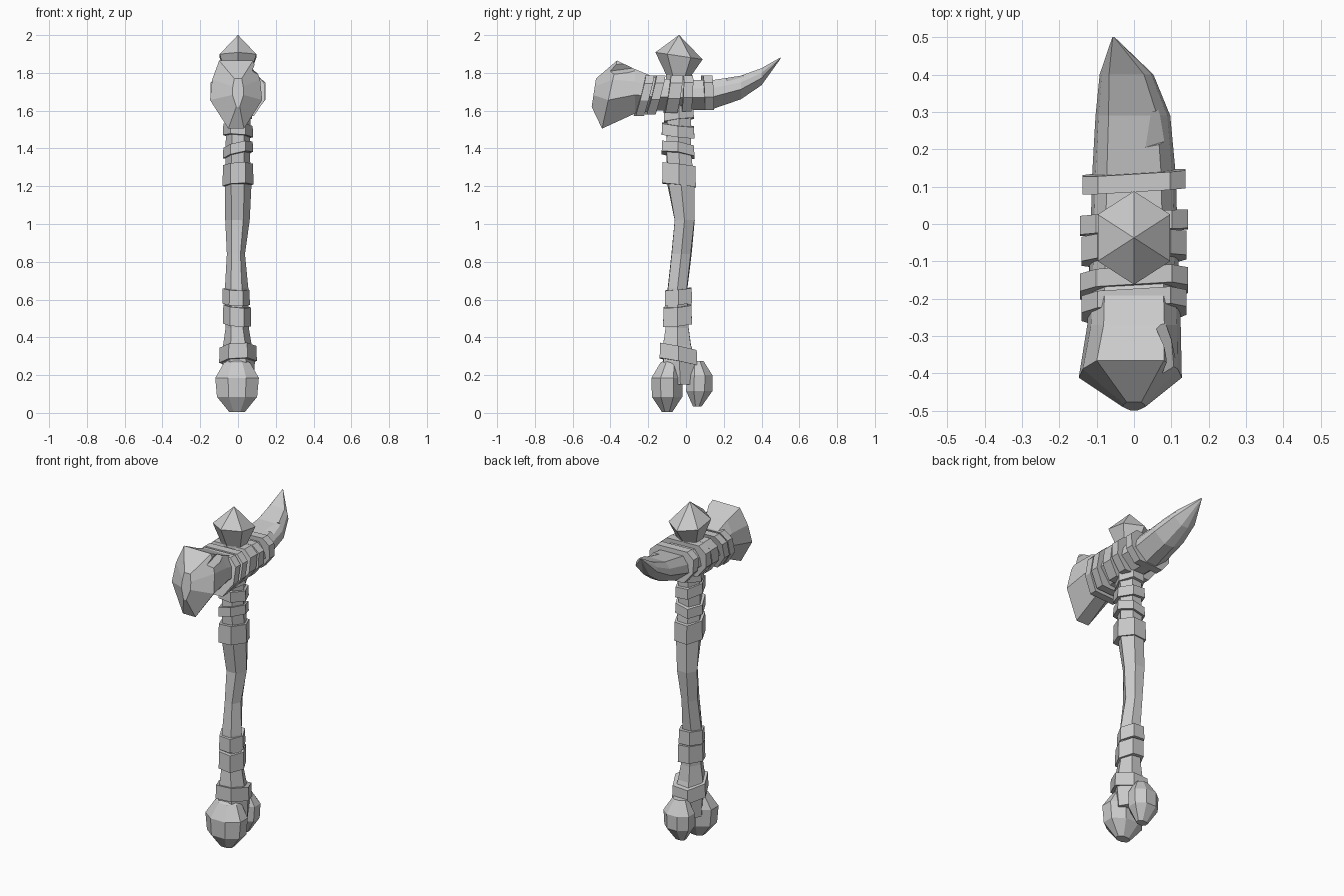
import bpy, bmesh, random
from math import cos, sin, pi
from mathutils import Vector

random.seed(4)
if "Cube" in bpy.data.objects:
    bpy.data.objects.remove(bpy.data.objects["Cube"])

stone = bpy.data.materials.new("stone grey")
stone.use_nodes = True
GREY = (0.6, 0.6, 0.6, 1)
stone.diffuse_color = GREY
stone.node_tree.nodes["Principled BSDF"].inputs["Base Color"].default_value = GREY


def loft(name, rings):
    """Skin a closed solid over rings that share one vertex count."""
    bm = bmesh.new()
    loops = [[bm.verts.new(p) for p in ring] for ring in rings]
    n = len(loops[0])
    for a, b in zip(loops, loops[1:]):
        for i in range(n):
            j = (i + 1) % n
            bm.faces.new((a[i], a[j], b[j], b[i]))
    bm.faces.new(loops[0])
    bm.faces.new(loops[-1])
    bmesh.ops.recalc_face_normals(bm, faces=bm.faces)
    mesh = bpy.data.meshes.new(name)
    bm.to_mesh(mesh)
    bm.free()
    mesh.materials.append(stone)
    obj = bpy.data.objects.new(name, mesh)
    bpy.context.collection.objects.link(obj)
    return obj


def ring(z, cx, cy, rx, ry, n=6, turn=0.0, tilt_x=0.0, tilt_y=0.0, jitter=0.0):
    """Horizontal ring, optionally leaning and slightly irregular."""
    points = []
    for i in range(n):
        a = turn + 2 * pi * i / n
        k = 1 + random.uniform(-jitter, jitter)
        x, y = rx * cos(a) * k, ry * sin(a) * k
        points.append(Vector((cx + x, cy + y, z + tilt_x * x + tilt_y * y)))
    return points


# Bone shaft: height, centre x, centre y, half width, half depth
SHAFT = [(0.15, 0, -0.03, 0.085, 0.08), (0.27, 0, -0.035, 0.085, 0.1),
         (0.36, 0, -0.045, 0.075, 0.085), (0.45, -0.005, -0.045, 0.06, 0.07),
         (0.66, -0.008, -0.045, 0.06, 0.06), (0.84, -0.01, -0.025, 0.047, 0.06),
         (1.02, -0.003, -0.008, 0.062, 0.06), (1.2, 0, -0.025, 0.07, 0.08),
         (1.4, 0, -0.04, 0.065, 0.075), (1.66, 0, -0.035, 0.065, 0.072)]
loft("shaft", [ring(*s, jitter=0.06) for s in SHAFT])

# Grip wraps: bottom, top, centre x, centre y, half width, half depth, leans
WRAPS = [(0.27, 0.35, 0, -0.04, 0.1, 0.115, 0.05, -0.2),
         (0.465, 0.565, -0.005, -0.045, 0.075, 0.088, -0.1, 0.1),
         (0.575, 0.655, -0.01, -0.04, 0.073, 0.083, -0.05, 0.1),
         (1.205, 1.315, 0, -0.037, 0.082, 0.103, 0.05, -0.12),
         (1.365, 1.42, 0, -0.042, 0.08, 0.1, 0.22, -0.15),
         (1.465, 1.525, 0, -0.042, 0.08, 0.1, -0.08, -0.12),
         (1.55, 1.6, 0, -0.038, 0.075, 0.092, 0.1, 0.12)]
for i, (z0, z1, cx, cy, rx, ry, tx, ty) in enumerate(WRAPS):
    loft(f"grip_wrap_{i + 1}", [
        ring(z0, cx, cy, rx, ry, tilt_x=tx, tilt_y=ty),
        ring(z1, cx, cy, rx * 0.97, ry * 0.97, tilt_x=tx, tilt_y=ty)])

# Two knuckles of the bone end
FRONT = [(0.005, -0.1, 0.045, 0.03), (0.085, -0.1, 0.115, 0.087),
         (0.185, -0.1, 0.125, 0.09), (0.265, -0.085, 0.075, 0.055),
         (0.29, -0.07, 0.03, 0.03)]
BACK = [(0.035, 0.06, 0.035, 0.025), (0.115, 0.07, 0.085, 0.075),
        (0.2, 0.072, 0.09, 0.073), (0.275, 0.06, 0.045, 0.035)]
for name, rows in (("front_knuckle", FRONT), ("back_knuckle", BACK)):
    loft(name, [ring(z, -0.005, y, rx, ry, 8, pi / 8) for z, y, rx, ry in rows])

# Head cross-section: share of half width, share of height
SECTION = [(-0.65, 1), (0.65, 1), (0.92, 0.72), (1, 0.42),
           (0.3, 0), (-0.3, 0), (-1, 0.42), (-0.92, 0.72)]
BAND = [(-0.7, 1), (0.7, 1), (1, 0.8), (1, 0.38),
        (0.6, 0), (-0.6, 0), (-1, 0.38), (-1, 0.8)]


def head_ring(y, top, low, cx, w, lean=0.0, skew=0.0, shape=SECTION):
    """Upright ring across the head, leaning with height and skewed across."""
    return [Vector((cx + w * u, y + lean * (top - low) * (t - 0.5) + skew * w * u,
                    low + (top - low) * t)) for u, t in shape]


# Head: blunt hammer in front, curved pick behind
HEAD = [(-0.488, 1.77, 1.62, 0, 0.03, 0.15), (-0.405, 1.865, 1.505, -0.01, 0.138, 0.22),
        (-0.27, 1.82, 1.585, 0, 0.125), (-0.15, 1.77, 1.6, 0, 0.12),
        (0.13, 1.76, 1.605, 0, 0.112), (0.29, 1.785, 1.66, -0.003, 0.1),
        (0.4, 1.825, 1.735, -0.02, 0.072), (0.5, 1.882, 1.874, -0.055, 0.003)]
head = loft("head", [head_ring(*h) for h in HEAD])


def chip(target, location, size, turn):
    """Knock a flake out of the stone."""
    bpy.ops.mesh.primitive_cube_add(size=1, location=location, rotation=turn)
    cutter = bpy.context.object
    cutter.scale = size
    cutter.hide_render = True
    cut = target.modifiers.new("chip", "BOOLEAN")
    cut.operation, cut.object = "DIFFERENCE", cutter
    bpy.context.view_layer.objects.active = target
    bpy.ops.object.modifier_apply(modifier="chip")
    bpy.data.objects.remove(cutter)


chip(head, (0.13, -0.33, 1.84), (0.09, 0.13, 0.1), (0.15, 0.5, 0.2))
chip(head, (0.07, 0.25, 1.81), (0.1, 0.09, 0.08), (0.3, 0.3, 0.3))

# Bindings around the head: front edge, back edge, half width, lean
BINDINGS = [(-0.245, -0.2, 0.14, 0.25), (-0.187, -0.14, 0.145, 0.25),
            (-0.1, -0.035, 0.14, 0.15), (-0.022, 0.028, 0.145, 0.04),
            (0.09, 0.138, 0.138, -0.05)]
for i, (y0, y1, w, lean) in enumerate(BINDINGS):
    loft(f"head_binding_{i + 1}", [
        head_ring(y, 1.787, 1.572 + 0.008 * i, 0, w, lean, 0.06, BAND) for y in (y0, y1)])

# Faceted point on top, with its neck set into the head
loft("top_point", [ring(z, 0, -0.037, rx, ry, 6, pi / 6, tilt_y=lean)
                   for z, rx, ry, lean in ((1.7, 0.075, 0.07, 0), (1.79, 0.075, 0.068, 0),
                                           (1.89, 0.112, 0.125, -0.15),
                                           (2.0, 0.001, 0.001, 0))])
